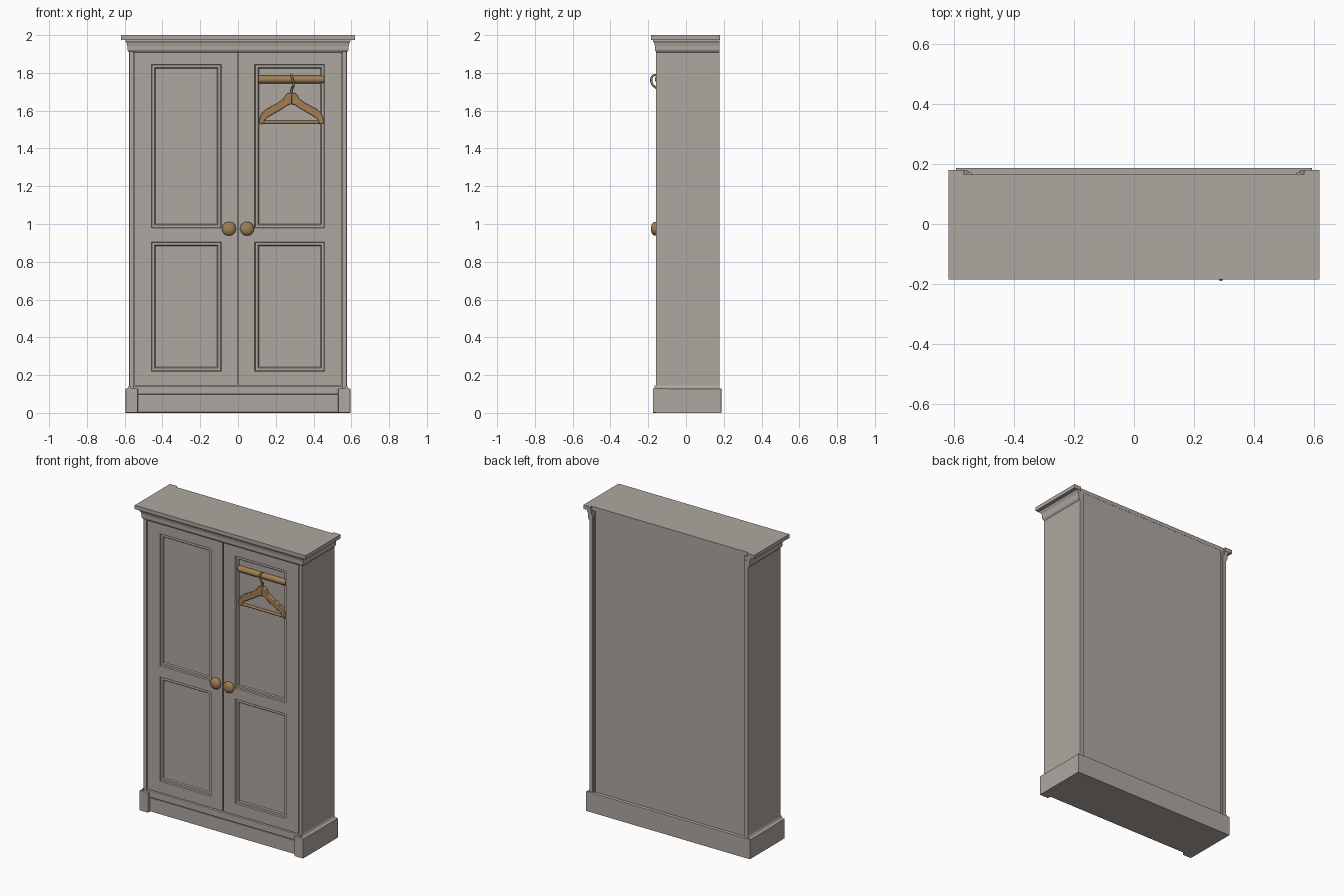
import bpy, bmesh, math
from mathutils import Matrix, Vector

cube = bpy.data.objects.get("Cube")
if cube:
    bpy.data.objects.remove(cube, do_unlink=True)


def material(name, rgb):
    m = bpy.data.materials.new(name)
    m.use_nodes = True
    m.diffuse_color = (*rgb, 1)
    m.node_tree.nodes["Principled BSDF"].inputs["Base Color"].default_value = (*rgb, 1)
    return m


paint = material("warm_grey_paint", (0.43, 0.39, 0.35))
wood = material("brown_wood", (0.36, 0.21, 0.09))


def finish(name, bm, mat, bevel=0, mirror=False, smooth=False, origin=(0, 0, 0)):
    me = bpy.data.meshes.new(name)
    bm.to_mesh(me)
    bm.free()
    me.materials.append(mat)
    ob = bpy.data.objects.new(name, me)
    ob.location = origin
    bpy.context.collection.objects.link(ob)
    if bevel:
        b = ob.modifiers.new("Bevel", 'BEVEL')
        b.width, b.segments, b.limit_method = bevel, 2, 'ANGLE'
    if mirror:
        ob.modifiers.new("Mirror", 'MIRROR')
    if smooth:
        bpy.ops.object.select_all(action='DESELECT')
        ob.select_set(True)
        bpy.context.view_layer.objects.active = ob
        bpy.ops.object.shade_smooth_by_angle(angle=math.radians(40))
    return ob


def box(name, x, y, z, bevel=0, mirror=False, mat=paint):
    bm = bmesh.new()
    bmesh.ops.create_cube(bm, size=1)
    for v in bm.verts:
        for i, (lo, hi) in enumerate((x, y, z)):
            v.co[i] = hi if v.co[i] > 0 else lo
    return finish(name, bm, mat, bevel, mirror)


def prism(name, points, direction, mat=paint, **kw):
    bm = bmesh.new()
    face = bm.faces.new([bm.verts.new(p) for p in points])
    geo = bmesh.ops.extrude_face_region(bm, geom=[face])["geom"]
    bmesh.ops.translate(bm, vec=direction,
                        verts=[g for g in geo if isinstance(g, bmesh.types.BMVert)])
    bmesh.ops.recalc_face_normals(bm, faces=bm.faces)
    return finish(name, bm, mat, **kw)


# Carcass with side panels standing slightly behind the back board
box("carcass", (-0.56, 0.56), (-0.13, 0.165), (0.1, 1.98))
box("side_panels", (0.553, 0.576), (-0.16, 0.178), (0.1, 1.95), 0.002, True)
box("back_edge_strips", (0.543, 0.56), (0.15, 0.172), (0.13, 1.975), 0, True)
box("head_rail", (-0.56, 0.56), (-0.158, -0.12), (1.918, 1.95))
box("bottom_rail", (-0.555, 0.555), (-0.162, -0.12), (0.098, 0.14), 0.004)

# Plinth: recessed front board, corner feet and back
box("plinth", (-0.59, 0.59), (-0.15, 0.187), (0, 0.13), 0.002)
box("plinth_front", (-0.54, 0.54), (-0.156, -0.14), (0.003, 0.092), 0.002)
box("corner_feet", (0.53, 0.595), (-0.176, -0.1), (0, 0.13), 0.004, True)
box("plinth_sides", (0.56, 0.595), (-0.16, 0.187), (0, 0.128), 0.002, True)
prism("plinth_side_coves", [(0.57, -0.168, 0.128), (0.592, -0.168, 0.128),
                            (0.582, -0.168, 0.134), (0.576, -0.168, 0.146),
                            (0.57, -0.168, 0.146)], (0, 0.346, 0), mirror=True)

# Cornice as stacked rings swept round the front and sides
bm = bmesh.new()
rings = []
for out, z in ((0, 1.908), (0.008, 1.918), (0.01, 1.925), (0.01, 1.942),
               (0.013, 1.957), (0.02, 1.968), (0.02, 1.978)):
    x, y = 0.576 + out, -0.155 - out
    rings.append([bm.verts.new(p) for p in
                  ((-x, y, z), (x, y, z), (x, 0.178, z), (0.565, 0.178, z),
                   (0.565, 0.16, z), (-0.565, 0.16, z), (-0.565, 0.178, z), (-x, 0.178, z))])
for a, b in zip(rings, rings[1:]):
    for i in range(len(a)):
        j = (i + 1) % len(a)
        bm.faces.new((a[i], a[j], b[j], b[i]))
bm.faces.new(rings[0][::-1])
bm.faces.new(rings[-1])
bmesh.ops.recalc_face_normals(bm, faces=bm.faces)
finish("cornice", bm, paint)

# Top slab, notched along the back
half = [(0.62, -0.186), (0.62, 0.18), (0.568, 0.18), (0.568, 0.166)]
outline = half + [(-x, y) for x, y in reversed(half)]
prism("top_slab", [(x, y, 1.975) for x, y in outline], (0, 0, 0.025))

# Doors: a grid of faces with two recessed, moulded panels each
bm = bmesh.new()
xs = (0.003, 0.088, 0.459, 0.547)
zs = (0.145, 0.22, 0.905, 0.978, 1.845, 1.913)
grid = [[bm.verts.new((x, -0.156, z)) for z in zs] for x in xs]
panels = []
for i in range(len(xs) - 1):
    for j in range(len(zs) - 1):
        f = bm.faces.new((grid[i][j], grid[i + 1][j], grid[i + 1][j + 1], grid[i][j + 1]))
        if i == 1 and j in (1, 3):
            panels.append(f)
bm.normal_update()
rim = [e for e in bm.edges if e.is_boundary]
geo = bmesh.ops.extrude_edge_only(bm, edges=rim)["geom"]
bmesh.ops.translate(bm, vec=(0, 0.03, 0),
                    verts=[g for g in geo if isinstance(g, bmesh.types.BMVert)])
bmesh.ops.recalc_face_normals(bm, faces=bm.faces)
for f in panels:
    for width, depth in ((0.004, -0.007), (0.013, 0), (0.005, -0.007)):
        bmesh.ops.inset_region(bm, faces=[f], thickness=width, depth=depth,
                               use_even_offset=True)
finish("doors", bm, paint, mirror=True)

# Door knobs
bm = bmesh.new()
bmesh.ops.create_uvsphere(bm, u_segments=24, v_segments=14, radius=1,
                          matrix=Matrix.Translation((0.048, -0.164, 0.975))
                          @ Matrix.Diagonal((0.037, 0.022, 0.037, 1)))
finish("door_knobs", bm, wood, mirror=True, smooth=True)


# Hanging rail and the bar of the hanger
def rod(name, radius, length, centre):
    bm = bmesh.new()
    bmesh.ops.create_cone(bm, cap_ends=True, segments=20, radius1=radius,
                          radius2=radius, depth=length,
                          matrix=Matrix.Rotation(math.pi / 2, 4, 'Y'))
    return finish(name, bm, wood, bevel=0.003, smooth=True, origin=centre)


mid = 0.283
rod("hanging_rail", 0.02, 0.35, (mid, -0.145, 1.765))
rod("hanger_bar", 0.008, 0.31, (mid, -0.148, 1.539))

# Hanger arms: half outline, mirrored
arm = [(0, 1.695), (0.018, 1.694), (0.03, 1.684), (0.042, 1.662), (0.07, 1.642),
       (0.135, 1.607), (0.157, 1.587), (0.172, 1.548), (0.172, 1.535), (0.165, 1.53),
       (0.148, 1.53), (0.141, 1.549), (0.13, 1.563), (0.05, 1.609), (0.02, 1.63), (0, 1.635)]
prism("hanger_arms", [(x, -0.159, z) for x, z in arm], (0, 0.022, 0), wood,
      bevel=0.004, mirror=True, smooth=True, origin=(mid, 0, 0))

# Hanger hook looping over the rail
path = [(0, -0.148, 1.688), (0, -0.15, 1.71), (0.006, -0.157, 1.723), (0.012, -0.174, 1.732),
        (0.01, -0.184, 1.75), (0.005, -0.184, 1.772), (0, -0.174, 1.788),
        (0, -0.156, 1.789), (0, -0.142, 1.778)]
curve = bpy.data.curves.new("hanger_hook", 'CURVE')
curve.dimensions = '3D'
curve.bevel_depth = 0.006
curve.bevel_resolution = 3
curve.use_fill_caps = True
spline = curve.splines.new('NURBS')
spline.points.add(len(path) - 1)
for point, (x, y, z) in zip(spline.points, path):
    point.co = (mid + x, y, z, 1)
spline.order_u = 3
spline.use_endpoint_u = True
curve.materials.append(wood)
bpy.context.collection.objects.link(bpy.data.objects.new("hanger_hook", curve))
